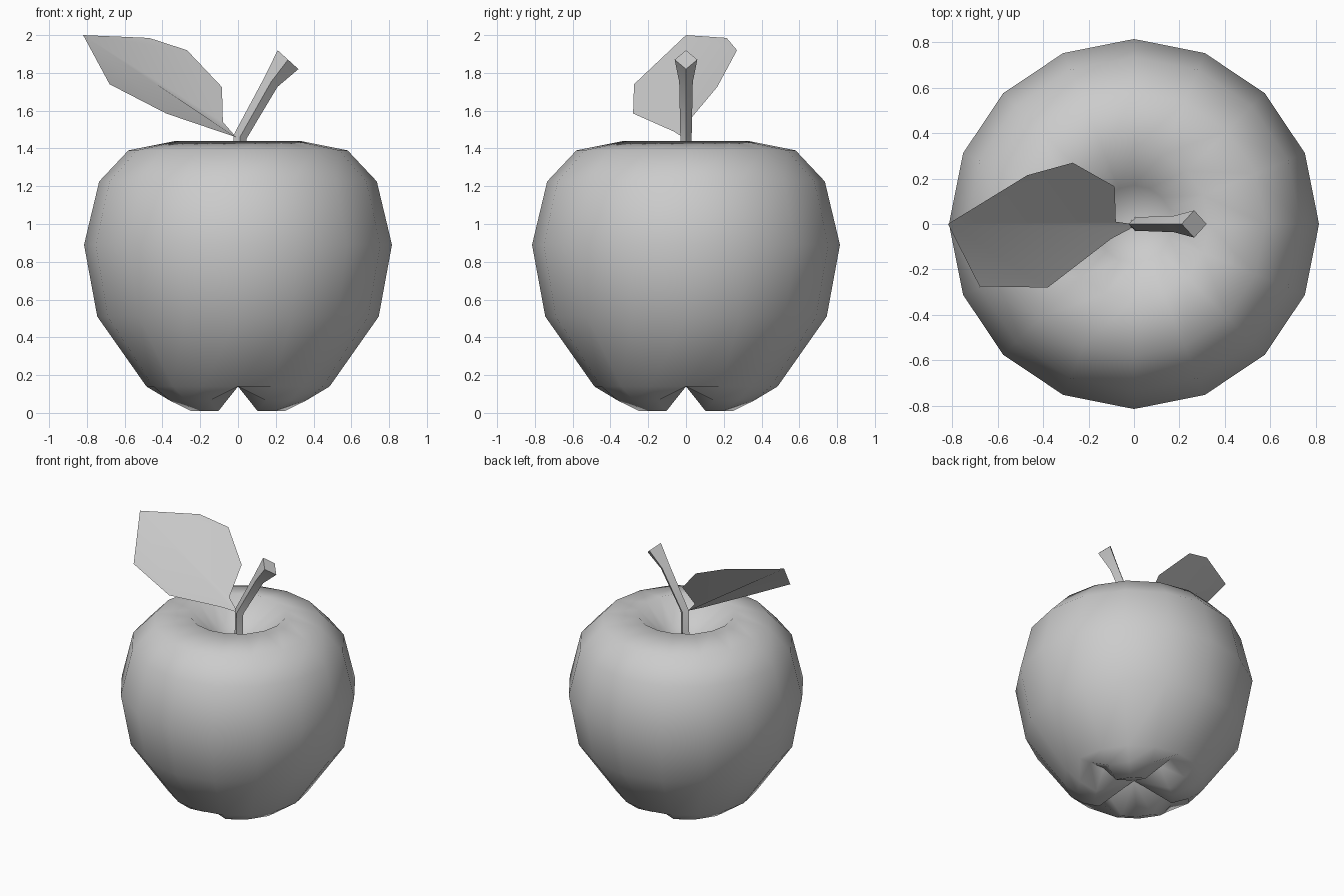
import bpy
import bmesh
from math import cos, sin, pi, radians
from mathutils import Vector

cube = bpy.data.objects.get("Cube")
if cube:
    bpy.data.objects.remove(cube)

grey = bpy.data.materials.new("plain grey")
grey.use_nodes = True
colour = (0.6, 0.6, 0.6, 1)
grey.diffuse_color = colour
grey.node_tree.nodes["Principled BSDF"].inputs["Base Color"].default_value = colour


def finish(bm, name, angle, fix_normals=True):
    if fix_normals:
        bmesh.ops.recalc_face_normals(bm, faces=bm.faces)
    mesh = bpy.data.meshes.new(name)
    bm.to_mesh(mesh)
    bm.free()
    mesh.materials.append(grey)
    obj = bpy.data.objects.new(name, mesh)
    bpy.context.collection.objects.link(obj)
    bpy.ops.object.select_all(action='DESELECT')
    obj.select_set(True)
    bpy.context.view_layer.objects.active = obj
    bpy.ops.object.shade_smooth_by_angle(angle=radians(angle))
    return obj


def loft(bm, rings, start=None, end=None):
    """Join rings of points with quads; close the ends with a point or a cap."""
    rows = [[bm.verts.new(p) for p in ring] for ring in rings]
    n = len(rows[0])
    for a, b in zip(rows, rows[1:]):
        for i in range(n):
            j = (i + 1) % n
            bm.faces.new((a[i], a[j], b[j], b[i]))
    for row, tip in ((rows[0], start), (rows[-1], end)):
        if tip is None:
            bm.faces.new(row)
        else:
            centre = bm.verts.new(tip)
            for i in range(n):
                bm.faces.new((row[i], row[(i + 1) % n], centre))


# Fruit: sixteen-sided profile, with four valleys cut between the bottom lobes
SIDES = 16
VALLEY = 0.14
profile = [(0.27, 0.01), (0.39, 0.065), (0.485, 0.14), (0.745, 0.51),
           (0.815, 0.89), (0.735, 1.225), (0.58, 1.39), (0.33, 1.44),
           (0.17, 1.29)]
rings = []
for r, z in profile:
    ring = []
    for i in range(SIDES):
        a = 2 * pi * i / SIDES
        height = max(z, VALLEY) if i % 4 == 0 else z
        ring.append((r * cos(a), r * sin(a), height))
    rings.append(ring)
bm = bmesh.new()
loft(bm, rings, (0, 0, VALLEY), (0, 0, 1.2))
finish(bm, "fruit", 65)

# Stem: four-sided, upright in the hollow, then leaning and flaring to a cut end
sections = [((0.005, 0, 1.17), (0.035, 0, 0), 0.03),
            ((0.01, 0, 1.46), (0.034, 0, -0.01), 0.03),
            ((0.175, 0, 1.752), (0.035, 0, -0.025), 0.036),
            ((0.265, 0, 1.87), (0.055, 0, -0.05), 0.06)]
rings = []
for centre, across, half_depth in sections:
    c, u, v = Vector(centre), Vector(across), Vector((0, half_depth, 0))
    rings.append([c + u, c + v, c - u, c - v])
bm = bmesh.new()
loft(bm, rings)
finish(bm, "stem", 50)

# Leaf: a thin blade of two halves folded gently along the midrib
tip, base = (-0.82, 0, 2.0), (-0.01, 0, 1.46)
back_edge = [(-0.47, 0.215, 1.985), (-0.27, 0.27, 1.92),
             (-0.085, 0.165, 1.725), (-0.08, 0.01, 1.54)]
front_edge = [(-0.015, -0.02, 1.462), (-0.1, -0.065, 1.49),
              (-0.38, -0.28, 1.585), (-0.68, -0.275, 1.74)]
bm = bmesh.new()
t, b = bm.verts.new(tip), bm.verts.new(base)
back = [bm.verts.new(p) for p in back_edge]
front = [bm.verts.new(p) for p in front_edge]
bm.faces.new([t, b] + back[::-1])
bm.faces.new([b, t] + front[::-1])
bm.normal_update()
if sum(f.normal.z for f in bm.faces) < 0:
    bmesh.ops.reverse_faces(bm, faces=bm.faces)
finish(bm, "leaf", 60, fix_normals=False)
